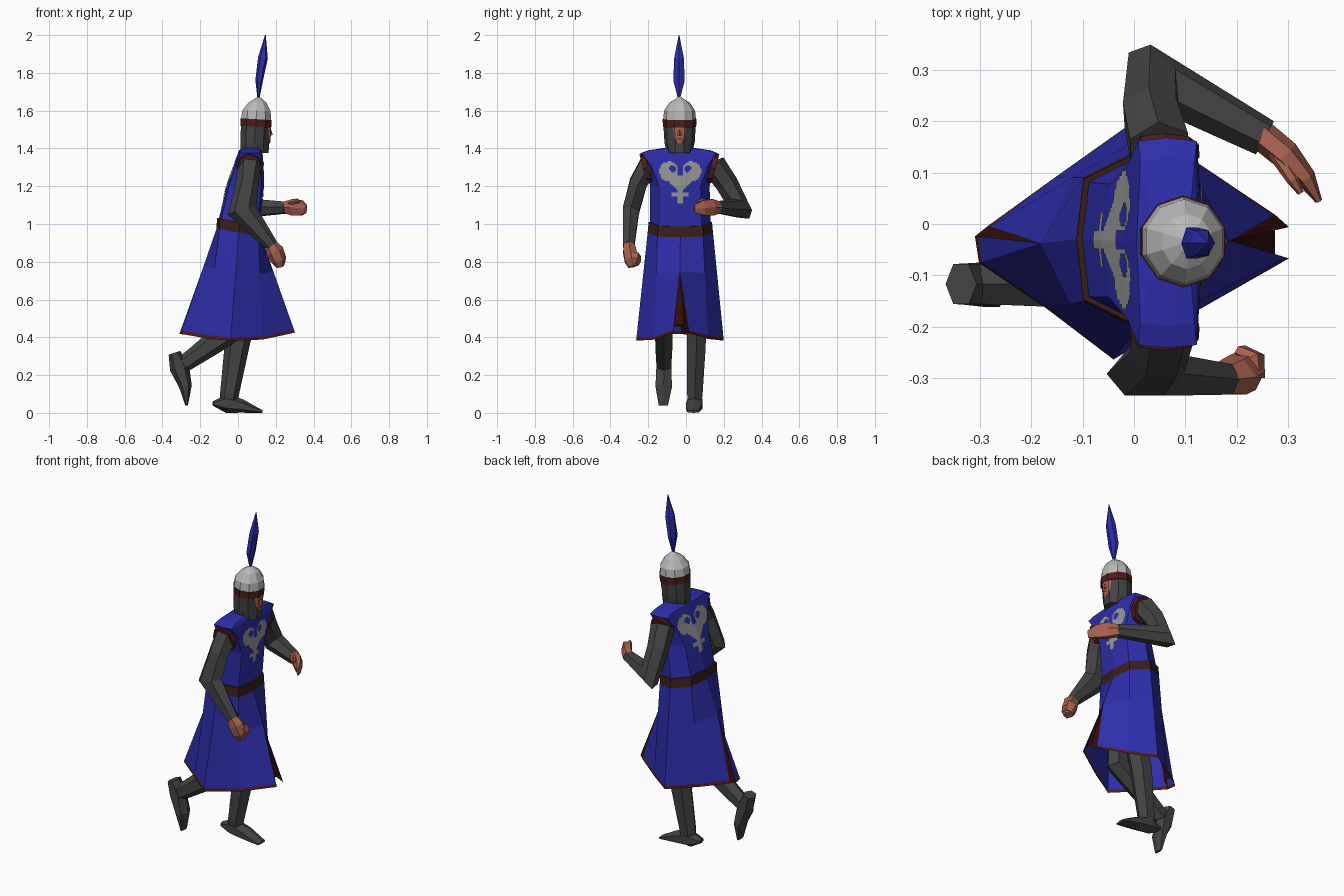
import bpy, bmesh, math
from mathutils import Vector as V
from mathutils.bvhtree import BVHTree

if "Cube" in bpy.data.objects:
    bpy.data.objects.remove(bpy.data.objects["Cube"])


def mat(name, r, g, b):
    m = bpy.data.materials.new(name)
    m.diffuse_color = (r, g, b, 1)
    m.use_nodes = True
    m.node_tree.nodes["Principled BSDF"].inputs["Base Color"].default_value = m.diffuse_color
    return m


BLUE = mat("blue cloth", .027, .027, .41)
MAIL = mat("dark grey mail", .056, .056, .056)
SKIN = mat("skin", .40, .12, .08)
TRIM = mat("red brown trim", .075, .013, .011)
STEEL = mat("pale steel", .48, .48, .48)
GREY = mat("emblem grey", .32, .32, .32)
BELT = mat("belt leather", .042, .014, .01)
DARK = mat("dark lining", .03, .004, .003)


def build(name, verts, faces, mats, idx=None):
    me = bpy.data.meshes.new(name)
    me.from_pydata([tuple(v) for v in verts], [], faces)
    for m in mats:
        me.materials.append(m)
    for p in me.polygons:
        p.material_index = idx[p.index] if idx else 0
    bm = bmesh.new()
    bm.from_mesh(me)
    bmesh.ops.remove_doubles(bm, verts=bm.verts, dist=1e-5)
    bmesh.ops.recalc_face_normals(bm, faces=bm.faces)
    bm.to_mesh(me)
    bm.free()
    ob = bpy.data.objects.new(name, me)
    bpy.context.collection.objects.link(ob)
    return ob


def loft(name, rings, mats, closed=True, caps=True, rule=None):
    n = len(rings[0])
    verts = [p for r in rings for p in r]
    faces, idx = [], []
    for k in range(len(rings) - 1):
        for i in range(n if closed else n - 1):
            j = (i + 1) % n
            faces.append((k * n + i, k * n + j, k * n + n + j, k * n + n + i))
            idx.append(rule(k, i) if rule else 0)
    if caps and closed:
        faces += [tuple(range(n)), tuple(range(len(verts) - n, len(verts)))]
        idx += [idx[0], idx[-1]]
    return build(name, verts, faces, mats, idx)


def tube(name, path, ref, m, n=6):
    """Limb along path points (x, y, z, radius along ref, radius across)."""
    P = [V(p[:3]) for p in path]
    rings = []
    for i, p in enumerate(path):
        a = (P[i] - P[i - 1]).normalized() if i else V()
        b = (P[i + 1] - P[i]).normalized() if i < len(P) - 1 else V()
        t = (a + b).normalized()
        u = (V(ref) - t * t.dot(V(ref))).normalized()
        w = t.cross(u)
        rings.append([P[i] + u * p[3] * math.sin(2 * math.pi * k / n)
                      + w * p[4] * math.cos(2 * math.pi * k / n) for k in range(n)])
    return loft(name, rings, [m])


# torso: eight-sided sections (z, back, front, right side, left side, tilt, squareness)
def section(z, x0, x1, y0, y1, tilt=0, sq=.7):
    out = []
    for a, b in ((1, 0), (.88, sq), (0, 1), (-.88, sq), (-1, 0), (-.88, -sq), (0, -1), (.88, -sq)):
        x = (x0 + x1) / 2 + a * (x1 - x0) / 2
        out.append(V((x, (y0 + y1) / 2 + b * (y1 - y0) / 2, z - tilt * x)))
    return out


torso = loft("tunic_torso", [section(*s) for s in (
    (1.0, -.103, .115, -.19, .13, .2), (1.2, -.06, .135, -.19, .125),
    (1.31, -.022, .135, -.212, .142, 0, .85), (1.375, .0, .13, -.242, .168, 0, .97),
    (1.39, .005, .125, -.2, .13, 0, .95), (1.402, .03, .115, -.12, .05))], [BLUE])
waist = section(.955, -.113, .123, -.203, .143, .2)
loft("belt", [waist, section(1.01, -.112, .121, -.198, .138, .2)], [BELT])

# skirt: flared diamond, split front and back, dark turned edges and a trimmed hem
hem = [V(p) for p in (
    (.302, -.006, .425), (.275, .018, .42), (.13, .115, .395), (0, .2, .382), (-.155, .09, .395),
    (-.285, -.004, .415), (-.31, -.024, .418), (-.302, -.076, .418), (-.17, -.165, .395),
    (-.04, -.264, .382), (.13, -.165, .388), (.302, -.067, .425))]
top = [waist[i] for i in (0, 0, 1, 2, 3, 4, 4, 4, 5, 6, 7, 0)]
rings = []
for t in (0, .36, .97, 1):
    r = [a.lerp(b, t) for a, b in zip(top, hem)]
    if t < .5:
        for a, b, c in ((0, 11, 1), (6, 7, 5)):
            r[a] = r[b] = r[c] = (r[a] + r[b]) / 2
    rings.append(r)
loft("skirt", rings, [BLUE, TRIM, DARK], closed=False,
     rule=lambda k, i: 2 if k and i in (0, 5) else int(k == 2))
for name, a, b, s in (("front_slit", 0, 11, 1), ("back_slit", 6, 7, -1)):
    mid = (hem[a] + hem[b]) / 2 + V((-.027 * s, 0, .04))
    build(name, [rings[1][a], hem[a], hem[a] + V((-.027 * s, 0, .04)),
                 hem[b] + V((-.027 * s, 0, .04)), hem[b]], [(0, 1, 2), (0, 2, 3), (0, 3, 4)], [DARK])


# emblem: grid cells picked by rule and draped on chest and back
def in_emblem(a, z):
    a = abs(a)
    wing = math.hypot(a - .058, z - 1.277) < .053 and math.hypot(a - .04, z - 1.292) > .018
    if a < .014 and z > 1.25:
        wing = False
    body = a < .015 and 1.11 < z < 1.26
    fill = 1.18 < z < 1.255 and a < .015 + (z - 1.18) * 1.1
    feet = 1.145 < z < 1.168 and a < .045
    return wing or body or fill or feet


tree = BVHTree.FromPolygons([v.co for v in torso.data.vertices],
                            [tuple(p.vertices) for p in torso.data.polygons])
STEP = .0075
for name, s, lift, wide in (("chest_emblem", 1, 0, 1), ("back_emblem", -1, .025, 1.2)):
    verts, faces = [], []
    for i in range(-16, 16):
        for k in range(32):
            y, z = i * STEP, 1.1 + k * STEP
            if not in_emblem(y + STEP / 2, z + STEP / 2):
                continue
            quad = [tree.ray_cast(V((s, -.031 + (y + dy) * wide, z + lift + dz)), V((-s, 0, 0)))[0]
                    for dy, dz in ((0, 0), (STEP, 0), (STEP, STEP), (0, STEP))]
            if all(quad):
                faces.append(tuple(range(len(verts), len(verts) + 4)))
                verts += [q + V((.004 * s, 0, 0)) for q in quad]
    build(name, verts, faces, [GREY])


# head: coif, band and helmet from ten-sided rings
def ring(x, z, rx, ry, tilt=0):
    return [V((x + rx * math.cos(a), -.034 + ry * math.sin(a), z - tilt * rx * math.cos(a)))
            for a in ((k + .5) * math.pi / 5 for k in range(10))]


loft("mail_coif", [ring(.088, 1.375, .078, .066), ring(.088, 1.43, .08, .08),
                   ring(.092, 1.53, .08, .086)], [MAIL])
loft("helmet_band", [ring(.095, 1.515, .085, .088, .06), ring(.096, 1.555, .086, .09, .06)], [TRIM])
loft("helmet", [ring(.096, 1.553, .084, .087, .06), ring(.098, 1.60, .078, .082, .04),
                ring(.103, 1.642, .05, .054), ring(.11, 1.675, .003, .003)], [STEEL])
tube("plume", [(.108, -.037, 1.66, .005, .005), (.112, -.037, 1.76, .035, .02),
               (.132, -.037, 1.88, .029, .026), (.145, -.037, 2.0, .002, .002)], (0, 1, 0), BLUE)

# face with nose and mouth
loft("face", [[V((x, -.034 + w * f, z)) for f, x in
               ((-1, .15), (-.6, xf), (0, xf + .003), (.6, xf), (1, .15))]
              for z, w, xf in ((1.425, .022, .167), (1.455, .038, .17), (1.52, .046, .173))],
     [SKIN], closed=False)
build("nose", [(.174, -.034, 1.505), (.172, -.046, 1.468), (.172, -.022, 1.468), (.184, -.034, 1.472)],
      [(0, 1, 3), (0, 3, 2), (1, 2, 3)], [SKIN])
build("mouth", [(.176, -.034 + a * .013, 1.45 + b * .003) for a, b in ((-1, -1), (1, -1), (1, 1), (-1, 1))],
      [(0, 1, 2, 3)], [TRIM])

# armhole trim
for name, y, s in (("right_armhole", -.2, -1), ("left_armhole", .13, 1)):
    tube(name, [(.06, y, 1.3, .068, .082), (.06, y + .026 * s, 1.293, .066, .08)],
         (1, 0, 0), TRIM, 8)

# arms and hands
BEND = (-.45, -.84, -.36)
tube("right_arm", [(.062, -.195, 1.315, .06, .066), (.05, -.252, 1.22, .054, .06),
                   (.022, -.292, 1.07, .05, .078), (.18, -.303, .885, .034, .034)], (0, 1, 0), MAIL)
tube("left_arm", [(.05, .145, 1.315, .065, .066), (.032, .215, 1.215, .06, .06),
                  (.038, .286, 1.08, .055, .086), (.255, .168, 1.087, .038, .034)], BEND, MAIL)
tube("right_hand", [(.17, -.303, .9, .03, .03), (.195, -.298, .855, .04, .048),
                    (.215, -.288, .81, .042, .042), (.222, -.28, .775, .03, .022)], (0, 1, 0), SKIN)
tube("right_fingers", [(.235, -.3, .82, .03, .02), (.235, -.265, .82, .035, .022),
                       (.21, -.25, .805, .03, .015)], (0, 0, 1), SKIN)
tube("left_hand", [(.245, .176, 1.088, .033, .03), (.295, .135, 1.088, .05, .029),
                   (.335, .09, 1.085, .045, .02), (.36, .045, 1.08, .025, .007)], (0, 0, 1), SKIN)
tube("left_thumb", [(.275, .14, 1.11, .016, .016), (.31, .085, 1.122, .014, .012),
                    (.325, .06, 1.12, .006, .006)], (0, 0, 1), SKIN)

# legs: left planted, right lifted behind
UP = (0, 1, 0)
tube("left_leg", [(0, .04, .9, .08, .08), (.03, .055, .52, .06, .068), (-.005, .055, .36, .057, .066),
                  (-.045, .047, .1, .047, .05), (-.05, .047, .05, .04, .045)], UP, MAIL)
tube("left_foot", [(-.133, .045, .05, .025, .012), (-.06, .048, .05, .046, .05),
                   (.02, .042, .036, .048, .036), (.128, .037, .007, .036, .007)], UP, MAIL)
tube("right_leg", [(0, -.1, .9, .08, .08), (.02, -.117, .47, .055, .07), (-.13, -.117, .37, .052, .06),
                   (-.285, -.117, .26, .045, .045), (-.315, -.117, .24, .03, .03)], UP, MAIL)
tube("right_foot", [(-.337, -.117, .318, .045, .032), (-.31, -.117, .24, .046, .052),
                    (-.278, -.118, .14, .05, .034), (-.272, -.12, .04, .028, .007)], UP, MAIL)
